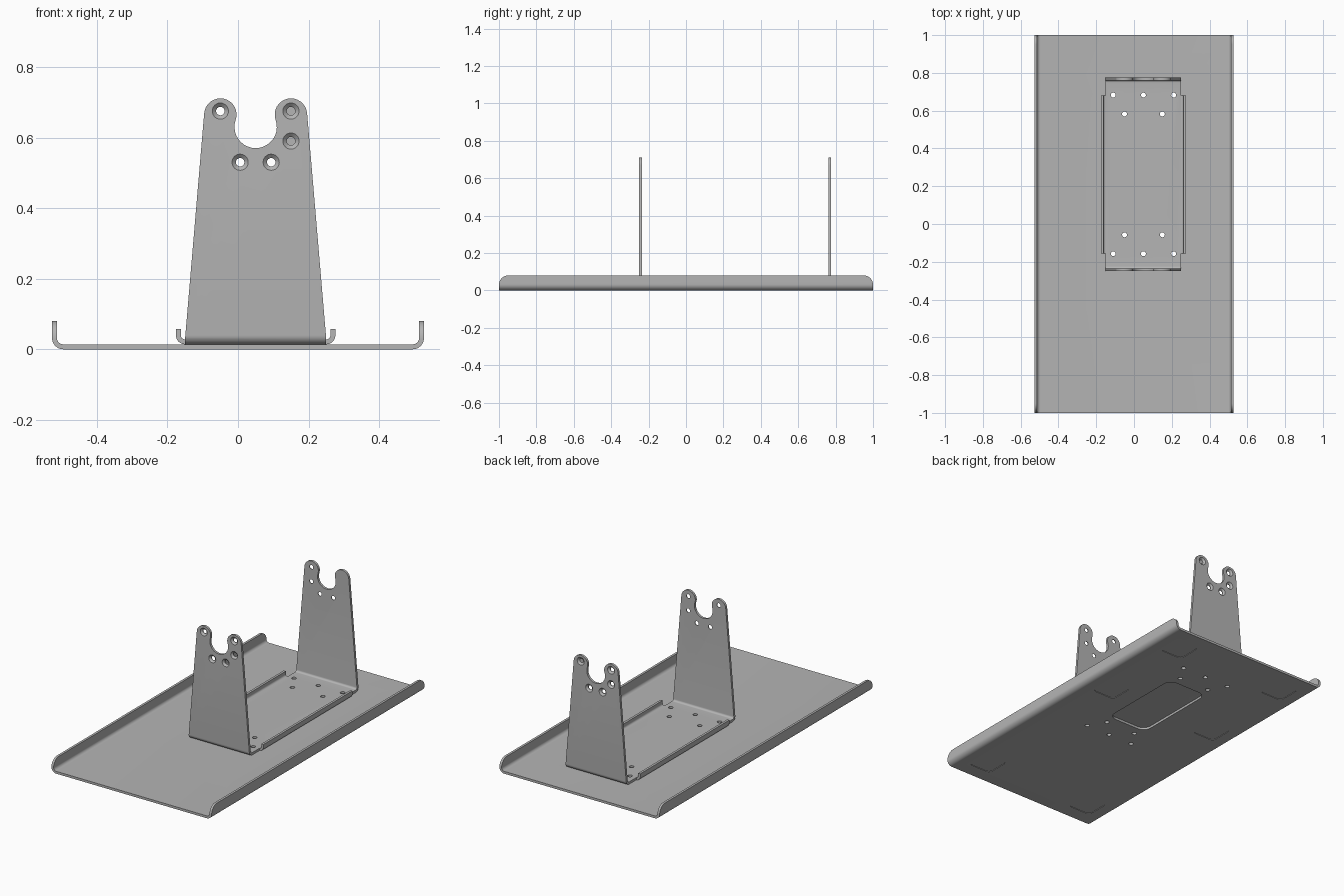
import bpy, bmesh, math
from mathutils import Matrix, Vector

if "Cube" in bpy.data.objects:
    bpy.data.objects.remove(bpy.data.objects["Cube"])

GREY = (0.46, 0.46, 0.46, 1)
metal = bpy.data.materials.new("grey_sheet_metal")
metal.use_nodes = True
metal.diffuse_color = GREY
metal.node_tree.nodes["Principled BSDF"].inputs["Base Color"].default_value = GREY

T = 0.014            # sheet thickness
CX, CY = 0.05, 0.2625  # bracket centre


def make(name, bm):
    bmesh.ops.recalc_face_normals(bm, faces=bm.faces[:])
    me = bpy.data.meshes.new(name)
    bm.to_mesh(me)
    bm.free()
    me.materials.append(metal)
    ob = bpy.data.objects.new(name, me)
    bpy.context.collection.objects.link(ob)
    return ob


def prism(name, pts, axis, a, b):
    """Extrude a 2D outline along an axis from a to b."""
    place = {"x": lambda u, v: (a, u, v), "y": lambda u, v: (u, a, v),
             "z": lambda u, v: (u, v, a)}[axis]
    bm = bmesh.new()
    face = bm.faces.new([bm.verts.new(place(u, v)) for u, v in pts])
    new = bmesh.ops.extrude_face_region(bm, geom=[face])["geom"]
    step = Vector([(b - a) if c == axis else 0 for c in "xyz"])
    bmesh.ops.translate(bm, vec=step, verts=[g for g in new if isinstance(g, bmesh.types.BMVert)])
    return make(name, bm)


def cone(pos, r1, r2, depth, rot=0):
    bm = bmesh.new()
    m = Matrix.Translation(pos) @ Matrix.Rotation(math.radians(rot), 4, "X")
    bmesh.ops.create_cone(bm, cap_ends=True, segments=24, radius1=r1, radius2=r2,
                          depth=depth, matrix=m)
    return make("cutter", bm)


def boolean(ob, tool, op="DIFFERENCE", keep=False):
    mod = ob.modifiers.new("cut", "BOOLEAN")
    mod.operation, mod.object, mod.solver = op, tool, "EXACT"
    dg = bpy.context.evaluated_depsgraph_get()
    me = bpy.data.meshes.new_from_object(ob.evaluated_get(dg))
    ob.modifiers.clear()
    ob.data = me
    if not keep:
        bpy.data.objects.remove(tool)


def arc(cx, cy, r, a0, a1, n=8):
    angles = [math.radians(a0 + (a1 - a0) * i / n) for i in range(n + 1)]
    return [(cx + r * math.cos(a), cy + r * math.sin(a)) for a in angles]


def channel(c, half, z0, z1, r):
    """Folded U section with rounded bends."""
    lo, hi, z, ri = c - half + r, c + half - r, z0 + r, r - T
    return ([(c - half, z1)] + arc(lo, z, r, 180, 270) + arc(hi, z, r, 270, 360)
            + [(c + half, z1), (c + half - T, z1)] + arc(hi, z, ri, 360, 270)
            + arc(lo, z, ri, 270, 180) + [(c - half + T, z1)])


def rounded_rect(x, y, hx, hy, r):
    return (arc(x + hx - r, y + hy - r, r, 0, 90) + arc(x - hx + r, y + hy - r, r, 90, 180)
            + arc(x - hx + r, y - hy + r, r, 180, 270) + arc(x + hx - r, y - hy + r, r, 270, 360))


# Tray: folded channel with rounded flange ends
tray = prism("base_tray", channel(0, 0.527, 0, 0.08, 0.032), "y", -1, 1)
side = [(-1, -0.1), (1, -0.1)] + arc(0.95, 0.03, 0.05, 0, 90) + arc(-0.95, 0.03, 0.05, 90, 180)
boolean(tray, prism("cutter", side, "x", -0.7, 0.7), "INTERSECT")

# Window under the bracket and shallow foot recesses
boolean(tray, prism("cutter", rounded_rect(CX, CY, 0.13, 0.265, 0.05), "z", -0.1, 0.1))
for x in (-0.365, 0.365):
    for y in (-0.84, 0.24, 0.83):
        boolean(tray, prism("cutter", rounded_rect(x, y, 0.075, 0.075, 0.025), "z", -0.05, 0.003))

# Bracket: folded strip trimmed to the tapered leg outline with a cradle notch
bracket = prism("cradle_bracket", channel(CY, 0.5125, T, 0.75, 0.026), "x", CX - 0.2, CX + 0.2)
tilt = math.degrees(math.atan2(0.035, 0.1))
left = [(-0.2, -0.1), (-0.2, 0.03)] + arc(-0.1, 0.665, 0.046, 175, -tilt, 16)
notch = arc(0, 0.63, 0.06, 180 - tilt, 360 + tilt, 20)[1:-1]
right = [(-x, z) for x, z in reversed(left)]
outline = [(CX + x, z) for x, z in left + notch + right]
boolean(bracket, prism("cutter", outline, "y", -0.5, 1), "INTERSECT")

# Countersunk holes in the legs, the rear leg turned half round
for s in (-1, 1):
    face = CY + s * 0.5125
    for dx, z in ((-0.1, 0.675), (0.1, 0.675), (0.1, 0.59), (-0.044, 0.53), (0.044, 0.53)):
        x = CX - s * dx
        blind = s == 1 and dx < -0.09
        boolean(bracket, cone((x, face, z), 0.034, 0.012, 0.02, s * 90))
        if not blind:
            boolean(bracket, cone((x, face, z), 0.012, 0.012, 0.08, 90))

# Mounting holes through the bracket floor and the tray
for s in (-1, 1):
    for dx, dy in ((-0.16, 0.42), (0, 0.42), (0.16, 0.42), (-0.1, 0.32), (0.1, 0.32)):
        drill = cone((CX + dx, CY + s * dy, 0), 0.013, 0.013, 0.1)
        boolean(bracket, drill, keep=True)
        boolean(tray, drill)

# Small upturned lips along the bracket floor
parts = [tray, bracket]
for s, name in ((-1, "right_lip"), (1, "left_lip")):
    z = T + 0.026
    lip = (arc(-0.2, z, 0.026, 270, 180) + [(-0.226, 0.057), (-0.226 + T, 0.057)]
           + arc(-0.2, z, 0.026 - T, 180, 270))
    pts = [(CX - s * x, v) for x, v in lip]
    parts.append(prism(name, pts, "y", CY - 0.418, CY + 0.418))

bpy.ops.object.select_all(action="DESELECT")
for ob in parts:
    ob.select_set(True)
bpy.context.view_layer.objects.active = tray
bpy.ops.object.shade_smooth_by_angle(angle=math.radians(30))
